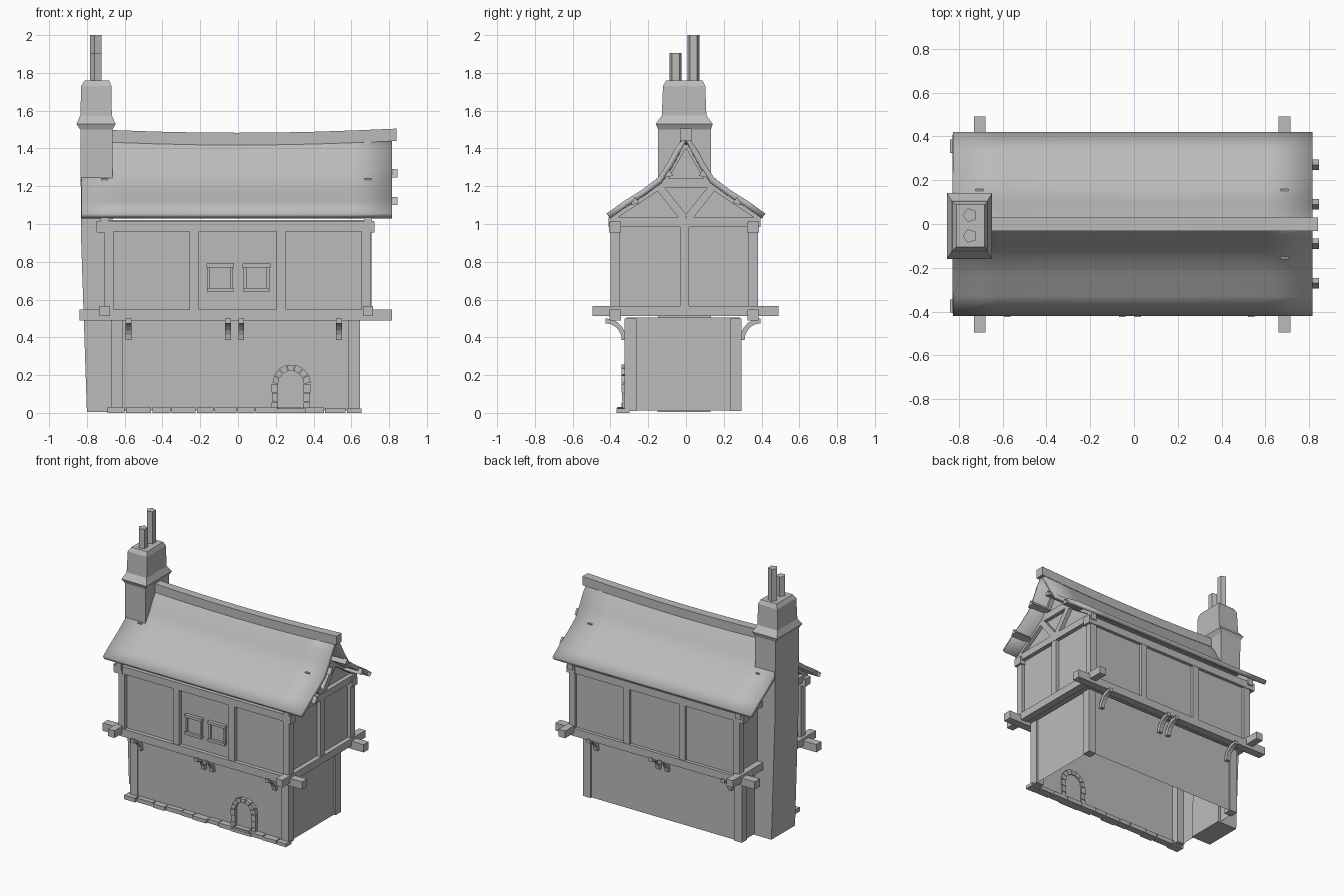
import bpy, bmesh, math, random
from mathutils import Vector

random.seed(4)
cube = bpy.data.objects.get("Cube")
if cube:
    bpy.data.objects.remove(cube, do_unlink=True)

grey = bpy.data.materials.new("plain_grey")
grey.use_nodes = True
tone = (0.5, 0.5, 0.5, 1)
grey.diffuse_color = tone
grey.node_tree.nodes["Principled BSDF"].inputs["Base Color"].default_value = tone


def finish(name, bm, recalc=True):
    if recalc:
        bmesh.ops.recalc_face_normals(bm, faces=bm.faces)
    mesh = bpy.data.meshes.new(name)
    bm.to_mesh(mesh)
    bm.free()
    mesh.materials.append(grey)
    ob = bpy.data.objects.new(name, mesh)
    bpy.context.collection.objects.link(ob)
    return ob


def loft(name, rings, caps=True):
    """Skin a list of equal-length point rings."""
    bm = bmesh.new()
    loops = [[bm.verts.new(p) for p in ring] for ring in rings]
    n = len(loops[0])
    for a, b in zip(loops, loops[1:]):
        for i in range(n):
            j = (i + 1) % n
            bm.faces.new((a[i], a[j], b[j], b[i]))
    if caps:
        bm.faces.new(loops[0])
        bm.faces.new(loops[-1])
    return finish(name, bm)


def rect(x0, x1, y0, y1, z):
    return [(x0, y0, z), (x1, y0, z), (x1, y1, z), (x0, y1, z)]


def box(name, x0, x1, y0, y1, z0, z1, caps=True):
    return loft(name, [rect(x0, x1, y0, y1, z0), rect(x0, x1, y0, y1, z1)], caps)


def prism(name, outline, x0, x1):
    """Extrude a (y, z) outline along x."""
    return loft(name, [[(x, y, z) for y, z in outline] for x in (x0, x1)])


def strut(name, a, b, width, x0, x1):
    """Straight timber between two (y, z) points."""
    a, b = Vector(a), Vector(b)
    d = (b - a).normalized()
    n = Vector((-d.y, d.x)) * width / 2
    return prism(name, [a + n, b + n, b - n, a - n], x0, x1)


MID = -0.01  # centre line of the upper storey in y

# Lower storey: open shell and corner posts
box("lower_walls", -0.66, 0.635, -0.315, 0.285, 0.012, 0.505, caps=False)
for x in (-0.67, 0.585):
    for y in (-0.325, 0.233):
        box("lower_corner_post", x, x + 0.062, y, y + 0.062, 0.01, 0.5)

# Upper storey: shell, posts and plates
box("upper_walls", -0.685, 0.68, -0.375, 0.36, 0.52, 1.02)
for side in (-1, 1):
    y = MID + side * 0.365
    for x in (-0.685, -0.232, 0.228, 0.68):
        box("upper_post", x - 0.025, x + 0.025, y - 0.026, y + 0.026, 0.53, 1.0)
    box("sill_beam", -0.84, 0.815, y - 0.03, y + 0.03, 0.49, 0.548)
    box("wall_plate", -0.75, 0.72, y - 0.028, y + 0.028, 0.96, 1.015)
    for x in (-0.712, 0.688):
        box("post_cap", x - 0.034, x + 0.034, y - 0.032, y + 0.032, 0.955, 1.01)

# Gable ends: cross beams, middle posts, wall and truss
gable = [(-0.40, 1.0), (0.38, 1.0), (0.38, 1.05), (0.13, 1.22),
         (0.0, 1.42), (-0.13, 1.22), (-0.40, 1.05)]
for x, out in ((-0.705, -1), (0.688, 1)):
    box("cross_beam", x - 0.027, x + 0.027, -0.495, 0.49, 0.513, 0.567)
    box("gable_post", x - 0.02, x + 0.02, -0.033, 0.015, 0.55, 1.0)
    box("gable_tie_beam", x - 0.022, x + 0.022, -0.41, 0.395, 0.985, 1.035)
    prism("gable_wall", gable, x - out * 0.02, x - out * 0.01)
    x0, x1 = x - 0.018, x + 0.018
    strut("collar_beam", (-0.16, 1.215), (0.16, 1.215), 0.05, x0, x1)
    for s in (-1, 1):
        strut("lower_rafter", (s * 0.40, 1.035), (s * 0.13, 1.215), 0.045, x0, x1)
        strut("upper_rafter", (s * 0.13, 1.215), (s * 0.01, 1.425), 0.04, x0, x1)
        strut("truss_brace", (s * 0.15, 1.205), (s * 0.01, 1.03), 0.042, x0, x1)

# Roof: bell-shaped slopes with a sagging ridge
slope = [(0.42, 1.055), (0.33, 1.12), (0.235, 1.18), (0.15, 1.243),
         (0.10, 1.32), (0.06, 1.395), (0.0, 1.475)]
outline = [(-y, z) for y, z in slope] + [(y, z) for y, z in slope[-2::-1]]
stations = [-0.828 + 1.643 * i / 8 for i in range(9)]


def sag(x):
    return -0.022 * (1 - min(1, (x / 0.82) ** 2))


bm = bmesh.new()
rows = [[bm.verts.new((x, y, z + sag(x) * (z - 1.05) / 0.42)) for y, z in outline]
        for x in stations]
for a, b in zip(rows, rows[1:]):
    for i in range(len(outline) - 1):
        bm.faces.new((a[i], b[i], b[i + 1], a[i + 1]))
roof = finish("roof", bm, recalc=False)
for f in roof.data.polygons:
    if f.normal.z < 0:
        f.flip()
thick = roof.modifiers.new("thickness", "SOLIDIFY")
thick.thickness = 0.032
thick.offset = -1
bpy.context.view_layer.objects.active = roof
roof.select_set(True)
bpy.ops.object.shade_smooth_by_angle(angle=math.radians(40))
roof.select_set(False)

ridge_x = [-0.76] + stations[1:-1] + [0.84]
loft("ridge_beam", [[(x, y, z + sag(x)) for y, z in
                     ((-0.033, 1.44), (0.03, 1.44), (0.03, 1.505), (-0.033, 1.505))]
                    for x in ridge_x])

# Three-sided purlins poking out of the right gable
for y, z in ((0.275, 1.122), (0.095, 1.268)):
    for s in (-1, 1):
        tri = [(s * (y - 0.028), z - 0.012), (s * (y + 0.02), z - 0.022),
               (s * (y - 0.005), z + 0.022)]
        prism("purlin", tri, -0.7, 0.845)

# Chimney with a flared collar and two clay pots
loft("chimney", [rect(*r) for r in (
    (-0.80, -0.64, -0.15, 0.13, 0.005),
    (-0.83, -0.665, -0.148, 0.132, 0.9),
    (-0.835, -0.665, -0.147, 0.132, 1.5),
    (-0.855, -0.648, -0.16, 0.142, 1.53),
    (-0.835, -0.668, -0.128, 0.108, 1.575),
    (-0.83, -0.67, -0.122, 0.102, 1.73),
    (-0.812, -0.682, -0.105, 0.088, 1.76))])
for y, top in ((-0.055, 1.905), (0.04, 2.0)):
    ring = [(-0.75 + 0.033 * math.cos(math.tau * k / 5 + math.pi),
             y + 0.033 * math.sin(math.tau * k / 5 + math.pi)) for k in range(5)]
    loft("chimney_pot", [[(px, py, z) for px, py in ring] for z in (1.74, top)])

# Curved brackets under the overhang, front and back
for x in (-0.58, -0.053, 0.018, 0.535):
    for side, wall in ((-1, -0.315), (1, 0.285)):
        arc = []
        for r in (0.085, 0.11):
            pts = [(wall + side * (0.11 - r * math.cos(t)), 0.385 + 1.05 * r * math.sin(t))
                   for t in (math.pi / 2 * k / 5 for k in range(6))]
            arc += pts if r < 0.1 else pts[::-1]
        prism("bracket", arc, x - 0.015, x + 0.015)

# Windows: jambs, header and sill around a recessed-looking pane
for c in (-0.095, 0.098):
    y0, y1 = -0.392, -0.37
    box("window_pane", c - 0.055, c + 0.055, -0.38, y1, 0.66, 0.77)
    for s in (-1, 1):
        box("window_jamb", c + s * 0.06 - 0.008, c + s * 0.06 + 0.008, y0, y1, 0.655, 0.775)
    box("window_header", c - 0.073, c + 0.073, y0 - 0.008, y1, 0.77, 0.79)
    box("window_sill", c - 0.07, c + 0.07, y0 - 0.008, y1, 0.64, 0.66)

# Door surround: jamb stones and arch stones
DOOR, SPRING = 0.28, 0.155
for s in (-1, 1):
    for k in range(3):
        j = random.uniform(0, 0.01)
        z = 0.012 + k * 0.048
        inner, outer = DOOR + s * 0.068, DOOR + s * (0.1 + j)
        box("door_jamb_stone", min(inner, outer), max(inner, outer),
            -0.338 - j, -0.305, z, z + 0.044)
for k in range(7):
    a0, a1 = (math.pi * (k + e) / 7 for e in (0.05, 0.95))
    r1 = 0.1 + random.uniform(-0.004, 0.006)
    quad = [(DOOR + r * math.cos(a), SPRING + r * math.sin(a))
            for r, a in ((0.068, a0), (r1, a0), (r1, a1), (0.068, a1))]
    loft("door_arch_stone", [[(px, y, pz) for px, pz in quad] for y in (-0.342, -0.305)])

# Paving stones along the front
x = -0.69
while x < 0.6:
    w = min(random.uniform(0.09, 0.15), 0.66 - x)
    box("paving_stone", x, x + w - 0.006, -0.36 + random.uniform(-0.008, 0.012), -0.30,
        0.0, 0.024 + random.uniform(0, 0.008))
    x += w
box("door_step", 0.2, 0.36, -0.368, -0.31, 0.0, 0.022)
